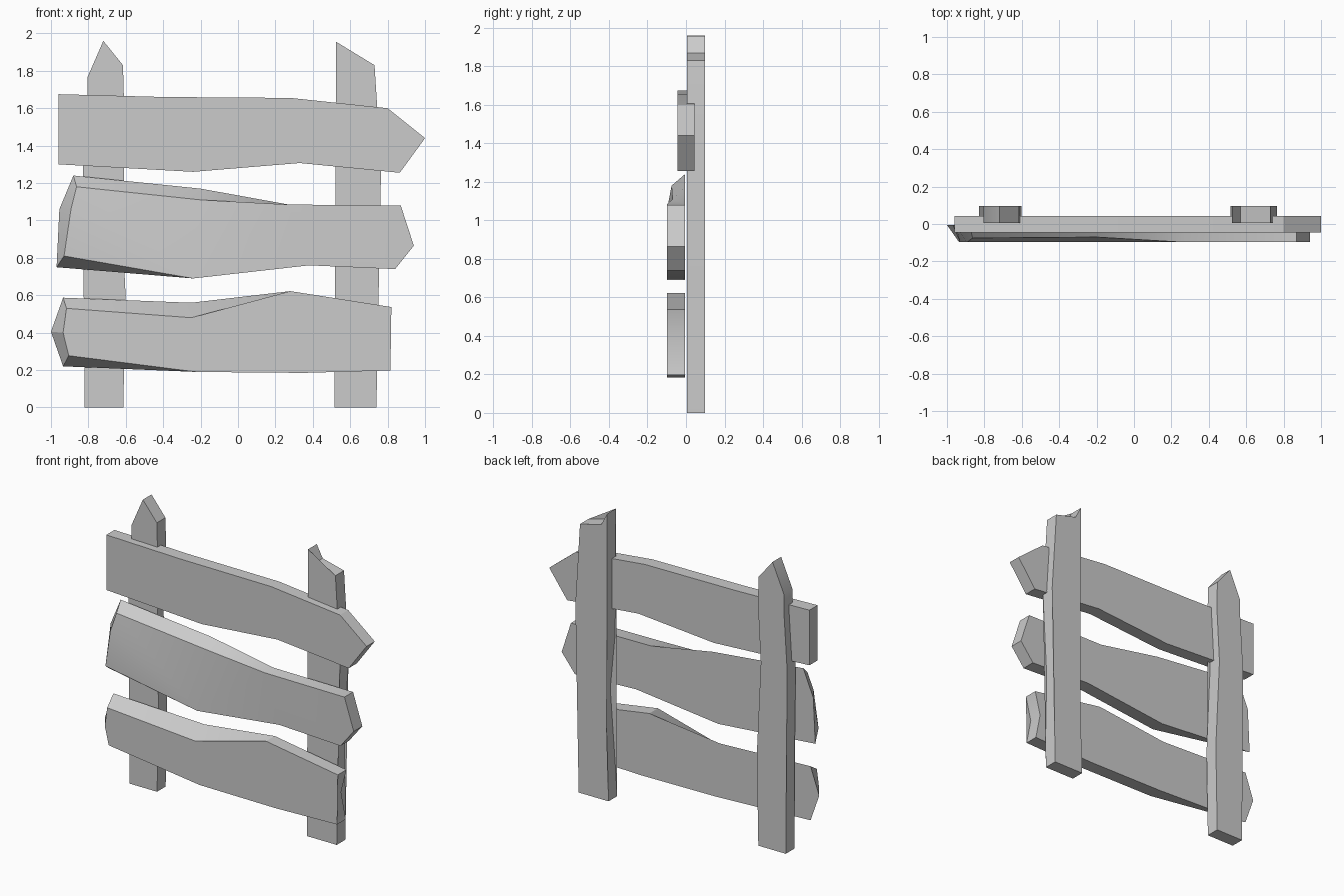
import bpy, bmesh


def board(name, outline, y_front, y_back, carved=None):
    """Extrude an (x, z) outline in y; carved moves single front corners to (x, y, z)."""
    carved = carved or {}
    bm = bmesh.new()
    back = [bm.verts.new((x, y_back, z)) for x, z in outline]
    front = [bm.verts.new(carved.get(i, (x, y_front, z))) for i, (x, z) in enumerate(outline)]
    n = len(outline)
    caps = [bm.faces.new(front), bm.faces.new(back[::-1])]
    for i in range(n):
        j = (i + 1) % n
        bm.faces.new((front[i], back[i], back[j], front[j]))
    bmesh.ops.triangulate(bm, faces=caps, ngon_method='BEAUTY')
    bmesh.ops.recalc_face_normals(bm, faces=bm.faces)
    mesh = bpy.data.meshes.new(name)
    bm.to_mesh(mesh)
    bm.free()
    obj = bpy.data.objects.new(name, mesh)
    bpy.context.collection.objects.link(obj)
    bpy.context.view_layer.objects.active = obj
    obj.select_set(True)
    bpy.ops.object.shade_smooth_by_angle(angle=0.45)
    obj.select_set(False)
    return obj


Y = 0.0975

# Upright posts with broken tops
board("left_post", [
    (-0.82, 0), (-0.82, 0.6), (-0.83, 1.25), (-0.805, 1.65), (-0.805, 1.765), (-0.72, 1.96),
    (-0.615, 1.83), (-0.61, 1.65), (-0.632, 1.25), (-0.602, 0.62), (-0.613, 0)], 0.005, Y)
board("right_post", [
    (0.515, 0), (0.53, 0.22), (0.567, 0.72), (0.53, 1.1), (0.525, 1.955), (0.57, 1.87),
    (0.73, 1.83), (0.765, 1.28), (0.733, 0.68), (0.743, 0.2), (0.74, 0)], 0.005, Y)

# Top plank, let into the posts
board("top_plank", [
    (-0.96, 1.675), (-0.4, 1.66), (0.28, 1.655), (0.8, 1.6), (1.0, 1.44),
    (0.865, 1.255), (0.33, 1.307), (-0.24, 1.26), (-0.96, 1.3)], -0.045, 0.043)

# Middle plank with chipped front corners
board("middle_plank", [
    (-0.88, 1.24), (-0.2, 1.17), (0.27, 1.085), (0.87, 1.08), (0.94, 0.865),
    (0.84, 0.74), (0.38, 0.76), (-0.24, 0.69), (-0.97, 0.75), (-0.955, 1.06)], -Y, -0.005,
    {0: (-0.863, -0.075, 1.18), 1: (-0.2, -0.07, 1.11),
     8: (-0.93, -Y, 0.81), 9: (-0.893, -Y, 1.06)})

# Bottom plank with chipped front corners
board("bottom_plank", [
    (-0.935, 0.587), (-0.25, 0.56), (0.28, 0.622), (0.82, 0.537), (0.78, 0.375),
    (0.815, 0.198), (0.35, 0.185), (-0.22, 0.19), (-0.935, 0.22), (-1.0, 0.405)], -Y, -0.005,
    {0: (-0.917, -Y, 0.53), 1: (-0.25, -Y, 0.48),
     8: (-0.905, -Y, 0.277), 9: (-0.935, -Y, 0.4)})
